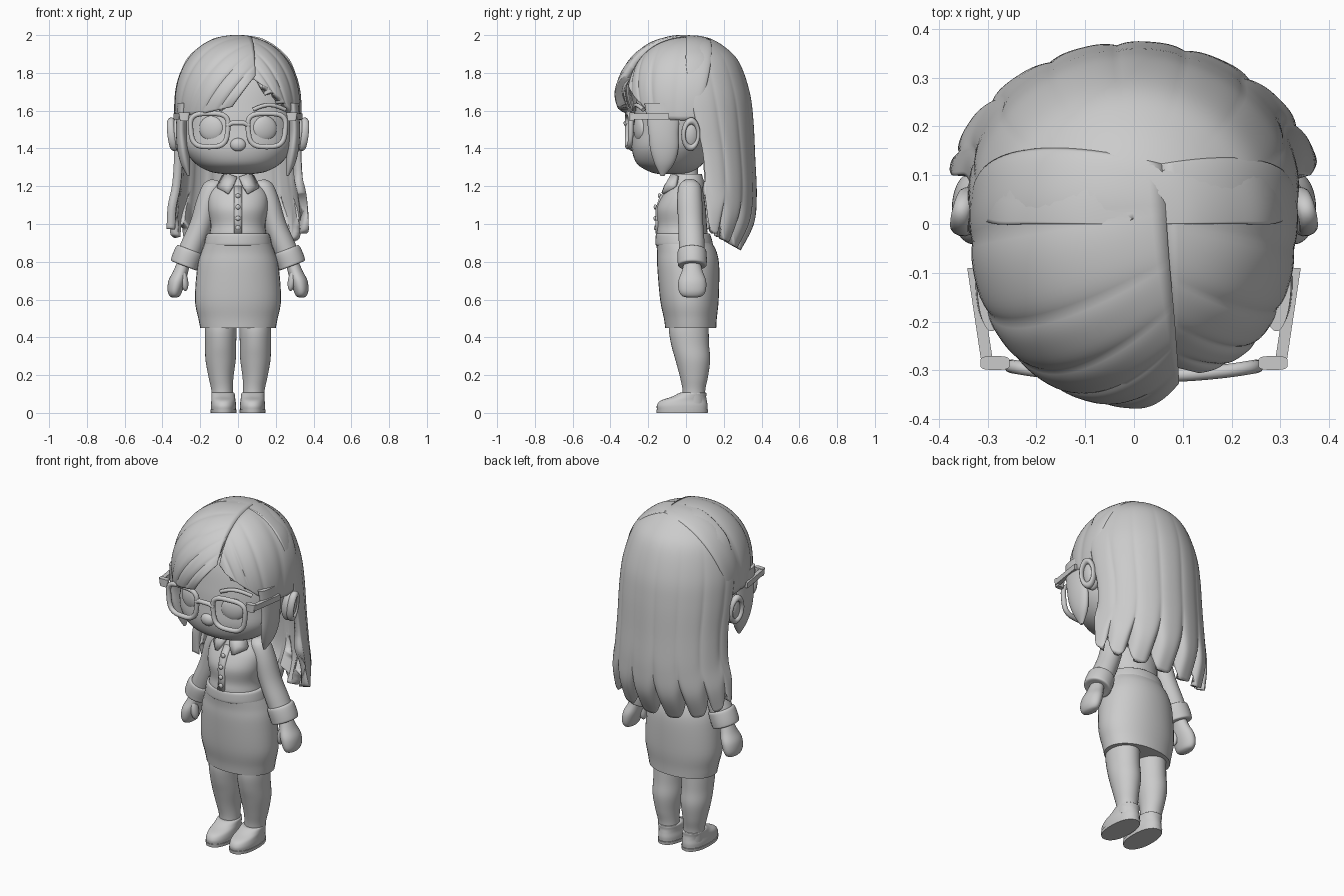
import bpy, bmesh
from math import sin, cos, pi
from mathutils import Vector


def smooth_rows(rows, steps):
    """Catmull-Rom resampling of a short list of number tuples."""
    out = []
    n = len(rows)
    for i in range(n - 1):
        a, b, c, d = (rows[max(0, min(n - 1, i + k))] for k in (-1, 0, 1, 2))
        for s in range(steps):
            t = s / steps
            out.append([q + .5 * t * (r - p + t * (2*p - 5*q + 4*r - o + t * (3*(q - r) + o - p)))
                        for p, q, r, o in zip(a, b, c, d)])
    return out + [list(rows[-1])]


def spow(v, e):
    return abs(v) ** e * (1 if v >= 0 else -1)


def grid(name, rows, closed=False, thick=0, centre=None):
    """Mesh from rows of points: a capped closed loft or a thickened sheet."""
    bm = bmesh.new()
    vs = [[bm.verts.new(p) for p in r] for r in rows]
    n = len(rows[0])
    for r0, r1 in zip(vs, vs[1:]):
        for j in range(n if closed else n - 1):
            k = (j + 1) % n
            bm.faces.new((r0[j], r0[k], r1[k], r1[j]))
    if closed:
        bm.faces.new(vs[0])
        bm.faces.new(vs[-1])
        bmesh.ops.recalc_face_normals(bm, faces=bm.faces)
    else:
        bm.normal_update()
        c = Vector(centre)
        if sum(f.normal.dot(f.calc_center_median() - c) * f.calc_area() for f in bm.faces) < 0:
            bmesh.ops.reverse_faces(bm, faces=bm.faces)
    me = bpy.data.meshes.new(name)
    bm.to_mesh(me)
    bm.free()
    ob = bpy.data.objects.new(name, me)
    bpy.context.collection.objects.link(ob)
    if thick:
        m = ob.modifiers.new("thickness", 'SOLIDIFY')
        m.thickness, m.offset = thick, -1
    return finish(ob)


def finish(ob):
    bpy.ops.object.select_all(action='DESELECT')
    bpy.context.view_layer.objects.active = ob
    ob.select_set(True)
    bpy.ops.object.shade_smooth_by_angle(angle=.8)
    return ob


def loft(name, rows, sx=1, tilt=0, e=1.0, n=36, steps=5):
    """Rows are (z, centre x, centre y, radius x, radius y)."""
    pts = []
    for z, cx, cy, rx, ry in smooth_rows(rows, steps):
        ring = []
        for j in range(n):
            a = 2 * pi * j / n
            dx = rx * spow(cos(a), e)
            ring.append((sx * (cx + dx), cy + ry * spow(sin(a), e), z + tilt * dx))
        pts.append(ring)
    return grid(name, pts, closed=True)


def ball(name, loc, scale, rot=(0, 0, 0)):
    bpy.ops.mesh.primitive_uv_sphere_add(segments=28, ring_count=16, location=loc, rotation=rot)
    ob = bpy.context.object
    ob.name, ob.scale = name, scale
    return finish(ob)


def wire(name, pts, r, cyclic=False):
    cu = bpy.data.curves.new(name, 'CURVE')
    cu.dimensions, cu.bevel_depth, cu.bevel_resolution = '3D', r, 3
    cu.use_fill_caps = True
    sp = cu.splines.new('POLY')
    sp.points.add(len(pts) - 1)
    for p, q in zip(sp.points, pts):
        p.co = (*q, 1)
    sp.use_cyclic_u = cyclic
    ob = bpy.data.objects.new(name, cu)
    bpy.context.collection.objects.link(ob)
    return ob


# Head, neck, nose
loft("head", [(1.265, 0, -.08, .08, .07), (1.278, 0, -.08, .15, .115), (1.32, 0, -.085, .225, .175),
              (1.4, 0, -.075, .285, .212), (1.5, 0, -.045, .3, .235), (1.6, 0, -.02, .31, .25),
              (1.75, 0, 0, .29, .24), (1.9, 0, 0, .17, .16)], e=.93, n=48)
loft("neck", [(1.15, 0, .01, .065, .065), (1.32, 0, 0, .06, .06)])
ball("nose", (0, -.282, 1.42), (.042, .026, .035))

# Torso, waistband, skirt
loft("shirt", [(1.235, 0, .01, .075, .075), (1.2, 0, 0, .125, .09), (1.15, 0, -.015, .155, .11),
               (1.08, 0, -.025, .158, .13), (1.0, 0, -.02, .145, .13), (.95, 0, -.02, .15, .135),
               (.88, 0, -.01, .17, .145)])
loft("waistband", [(.885, 0, -.01, .172, .145), (.895, 0, -.01, .178, .152),
                   (.94, 0, -.015, .168, .145), (.95, 0, -.015, .158, .138)])
loft("skirt", [(.9, 0, -.01, .175, .148), (.85, 0, .005, .195, .158), (.77, 0, .012, .216, .164),
               (.6, 0, .018, .228, .155), (.5, 0, .023, .21, .14), (.45, 0, .025, .2, .135)], e=.95)

# Shirt front: placket and buttons
grid("placket", [[(x, y, z) for x in (-.02, 0, .02)] for z, y in
                 ((1.2, -.1), (1.14, -.142), (1.08, -.162), (1.02, -.16), (.95, -.162))],
     thick=.02, centre=(0, 0, 1.08))
for i, (z, y) in enumerate(((1.15, -.14), (1.09, -.162), (1.03, -.163), (.98, -.161))):
    ball(f"button_{i}", (0, y, z), (.013, .009, .013))

# Collar stand
loft("collar_stand", [(1.19, 0, 0, .115, .1), (1.225, 0, .005, .1, .09), (1.265, 0, .005, .075, .078)])

for side, s in (("left", -1), ("right", 1)):
    grid(f"{side}_collar_flap", [[(s*.004, -.085, 1.25), (s*.05, -.08, 1.265), (s*.085, -.05, 1.26)],
                                 [(s*.025, -.115, 1.205), (s*.065, -.11, 1.21), (s*.112, -.06, 1.205)],
                                 [(s*.05, -.13, 1.165), (s*.06, -.128, 1.165), (s*.11, -.075, 1.19)]],
         thick=.02, centre=(0, 0, 1.15))
    # Arms
    loft(f"{side}_sleeve", [(1.23, .11, .02, .03, .03), (1.2, .13, .02, .052, .058), (1.12, .16, .02, .057, .066),
                            (1.0, .195, .025, .057, .066), (.9, .236, .03, .06, .068),
                            (.82, .27, .032, .06, .066)], s, .25)
    loft(f"{side}_cuff", [(.865, .254, .032, .05, .06), (.862, .255, .032, .066, .073), (.84, .264, .032, .071, .077),
                          (.8, .28, .033, .071, .077), (.78, .286, .033, .067, .073),
                          (.779, .286, .033, .045, .05)], s, .38)
    loft(f"{side}_hand", [(.8, .285, .033, .036, .042), (.75, .303, .033, .04, .055), (.7, .322, .033, .046, .073),
                          (.65, .333, .033, .04, .072), (.62, .335, .033, .028, .055), (.61, .335, .033, .01, .02)], s)
    ball(f"{side}_thumb", (s*.285, 0, .7), (.021, .026, .055), (0, s*.15, 0))
    # Legs and shoes
    loft(f"{side}_leg", [(.52, .092, .018, .08, .1), (.44, .092, .015, .084, .105), (.36, .092, .022, .082, .1),
                         (.28, .092, .036, .08, .092), (.19, .09, .042, .066, .074), (.12, .084, .042, .057, .06),
                         (.05, .08, .042, .056, .06)], s)
    loft(f"{side}_shoe", [(.015, .077, -.02, .066, .133), (.04, .077, -.02, .067, .134), (.065, .077, -.012, .064, .122),
                          (.085, .078, .015, .062, .092), (.105, .079, .036, .06, .072),
                          (.107, .079, .038, .05, .06)], s, e=.9)
    loft(f"{side}_sole", [(0, .077, -.02, .068, .135), (.018, .077, -.02, .07, .137)], s, e=.9, steps=1)
    # Ears
    ball(f"{side}_ear", (s*.318, .025, 1.47), (.04, .048, .085), (0, s*.12, s*.2))
    bpy.ops.mesh.primitive_torus_add(major_radius=.8, minor_radius=.22, major_segments=32, minor_segments=10,
                                     location=(s*.345, .025, 1.475), rotation=(0, pi/2 + s*.12, s*.25))
    rim = bpy.context.object
    rim.name, rim.scale = f"{side}_ear_rim", (.088, .05, .09)
    finish(rim)
    # Eyes and brows
    ball(f"{side}_eye", (s*.14, -.245, 1.505), (.068, .028, .068), (0, 0, s*.3))
    wire(f"{side}_brow", [(s*(.08 + .17*t), -.275 + .05*t*t, 1.605 + .025*sin(pi*t)) for t in
                          [i / 8 for i in range(9)]], .011)
    # Glasses
    loop = []
    for i in range(40):
        a = 2 * pi * i / 40
        z = .088 * spow(sin(a), .6)
        x = .152 + (.098 + .1 * z) * spow(cos(a), .6)
        loop.append((s*x, -.31 + .45 * max(0, x - .05)**2, 1.497 + z))
    wire(f"{side}_glasses_rim", loop, .014, True)
    loft(f"{side}_glasses_temple", [(1.545, .285, -.285, .022, .014), (1.59, .285, -.285, .03, .014)], s, e=.5, steps=1)
    grid(f"{side}_temple_arm", [[(s*(.3 + .03*t + o*.012), -.29 + .2*t, 1.57 + h*.016)
                                 for o, h in ((-1, -1), (1, -1), (1, 1), (-1, 1))] for t in (0, .1, .5, 1)], True)
    # Face-framing hair lock
    loft(f"{side}_side_lock", [(1.64, .292, -.12, .03, .1), (1.5, .3, -.12, .028, .08), (1.4, .292, -.115, .03, .075),
                               (1.32, .278, -.115, .025, .052), (1.255, .262, -.125, .006, .01)], s)
wire("glasses_bridge", [(-.06, -.31, 1.52), (-.03, -.318, 1.535), (.03, -.318, 1.535), (.06, -.31, 1.52)], .013)

# Long back hair: curved curtain with grooves and a jagged hem
profile = smooth_rows([(2.0, .01, 0, .01), (1.985, .12, 0, .12), (1.93, .215, 0, .215), (1.85, .285, 0, .285),
                       (1.7, .33, .02, .337), (1.55, .34, .05, .357), (1.35, .338, .085, .367),
                       (1.15, .348, .1, .375), (1.0, .372, .1, .36), (.86, .378, .11, .29)], 6)
curtain = []
for z, w, yf, yb in profile:
    row = []
    low = min(1, max(0, (1.95 - z) / .9))
    for j in range(121):
        a = pi * j / 120
        gap = (1 - abs(sin(7.5 * a))) ** 2
        hem = .98 - .12 * sin(a) + .09 * gap
        zz = z if z > 1.5 else 1.5 - (1.5 - z) * (1.5 - hem) / .64
        k = 1 - .03 * low * gap
        row.append((w * k * cos(a), yf + (yb - yf) * k * sin(a), zz))
    curtain.append(row)
grid("back_hair", curtain, thick=.045, centre=(0, .1, 1.4))

# Fringe: strands sweep from the parting over a rounded dome to the hem
C = Vector((0, 0, 1.62))


def dome(d, k):
    r = (abs(d.x / .337)**2.2 + abs(d.y / .365)**2.2 + abs(d.z / .38)**2.2) ** (-1 / 2.2)
    return C + d * r * k


def fringe(name, hem, strands, scale):
    part = smooth_rows([(.09, -.32, 1.78), (.09, -.25, 1.92), (.075, -.08, 2.0), (.055, .12, 1.97)], 24)
    ends = smooth_rows(hem, 24)
    rows = []
    for i, (p, q) in enumerate(zip(part, ends)):
        u = i / (len(part) - 1)
        p, q = (Vector(p) - C).normalized(), (Vector(q) - C).normalized()
        g = (1 - abs(sin(strands * pi * u))) ** 2
        rows.append([dome(p.slerp(q, j / 24), scale(u, j / 24) - .02 * g * sin(pi * min(1, j / 24 * .8)))
                     for j in range(25)])
    grid(name, rows, thick=.05, centre=C)


fringe("left_fringe", [(-.03, -.36, 1.62), (-.19, -.31, 1.585), (-.31, -.16, 1.57), (-.335, .06, 1.56)], 6,
       lambda u, v: 1 + .055 * (1 - u) * sin(pi * v))
fringe("right_fringe", [(.13, -.32, 1.745), (.24, -.27, 1.66), (.32, -.14, 1.56), (.335, .06, 1.55)], 5,
       lambda u, v: 1 - .1 * (1 - u)**1.5 * (1 - .4 * v))
